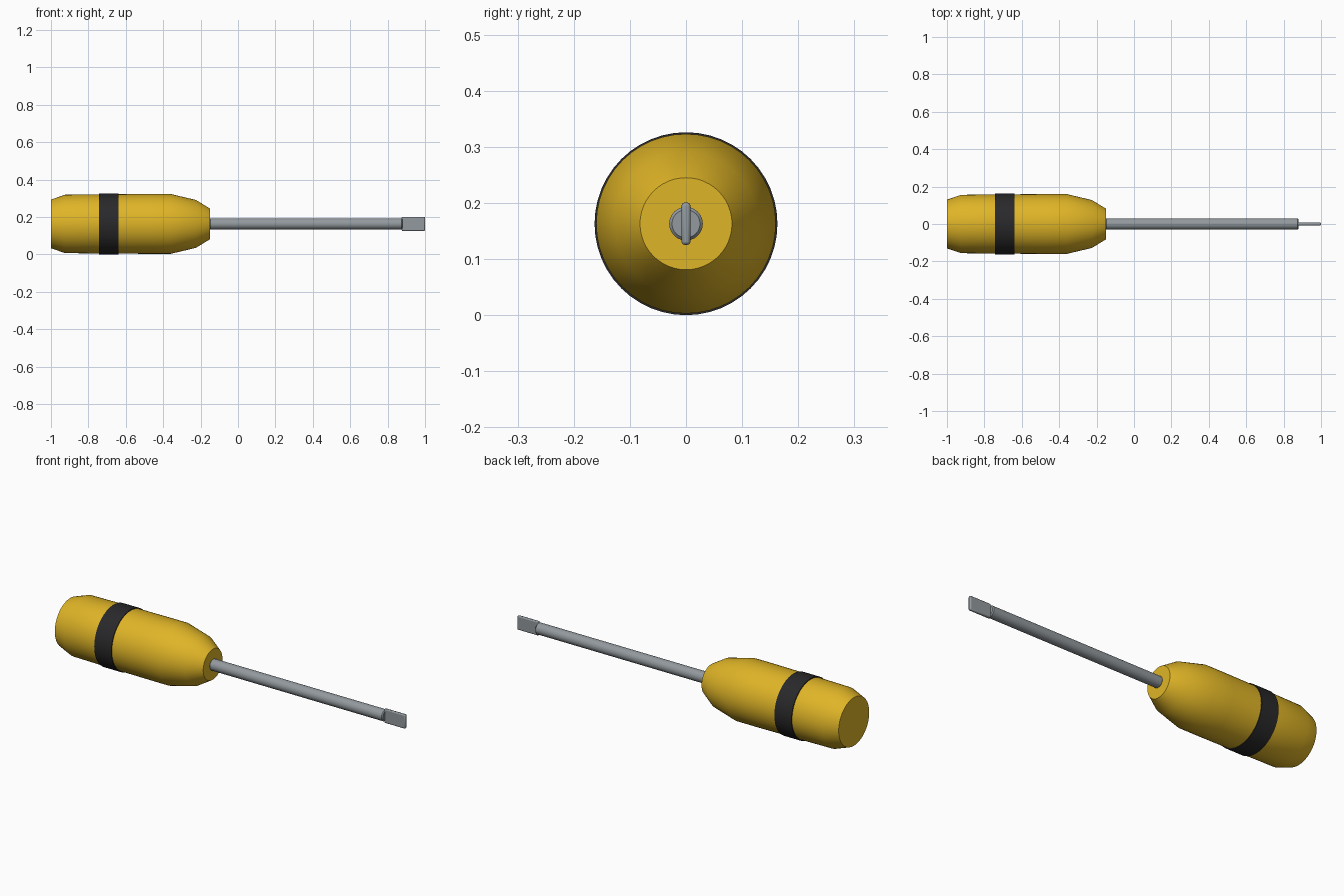
import bpy, bmesh, math

if "Cube" in bpy.data.objects:
    bpy.data.objects.remove(bpy.data.objects["Cube"])

CZ = 0.163   # height of the tool's axis


def material(name, rgb):
    m = bpy.data.materials.new(name)
    m.diffuse_color = (*rgb, 1)
    m.use_nodes = True
    m.node_tree.nodes["Principled BSDF"].inputs["Base Color"].default_value = m.diffuse_color
    return m


YELLOW = material("yellow plastic", (0.74, 0.46, 0.02))
BLACK = material("black rubber", (0.022, 0.022, 0.024))
STEEL = material("grey steel", (0.29, 0.32, 0.34))


def finish(name, bm, mat, angle):
    bmesh.ops.recalc_face_normals(bm, faces=bm.faces)
    me = bpy.data.meshes.new(name)
    bm.to_mesh(me)
    bm.free()
    me.materials.append(mat)
    ob = bpy.data.objects.new(name, me)
    ob.location.z = CZ
    bpy.context.collection.objects.link(ob)
    bpy.context.view_layer.objects.active = ob
    ob.select_set(True)
    bpy.ops.object.shade_smooth_by_angle(angle=math.radians(angle))
    ob.select_set(False)
    return ob


def lathe(name, profile, mat, sides, angle=35, closed=False):
    """Turn (x, radius) points around the x axis, capping both ends."""
    bm = bmesh.new()
    rings = [[bm.verts.new((x, r * math.cos(2 * math.pi * i / sides),
                            r * math.sin(2 * math.pi * i / sides)))
              for i in range(sides)] for x, r in profile]
    pairs = list(zip(rings, rings[1:]))
    if closed:
        pairs.append((rings[-1], rings[0]))
    else:
        bm.faces.new(rings[0])
        bm.faces.new(rings[-1])
    for a, b in pairs:
        for i in range(sides):
            j = (i + 1) % sides
            bm.faces.new((a[i], a[j], b[j], b[i]))
    return finish(name, bm, mat, angle)


# Handle: bulging grip narrowing to a blunt nose
lathe("handle", [(-1.0, 0.130), (-0.925, 0.156), (-0.76, 0.158), (-0.47, 0.160),
                 (-0.36, 0.160), (-0.225, 0.128), (-0.15, 0.082)], YELLOW, 48)

# Rubber ring around the grip
lathe("grip_band", [(-0.742, 0.150), (-0.742, 0.163), (-0.64, 0.163), (-0.64, 0.150)],
      BLACK, 48, closed=True)

# Round shaft with slightly eased ends
lathe("shaft", [(-0.152, 0.025), (-0.147, 0.030), (0.875, 0.030), (0.88, 0.025)],
      STEEL, 24)

# Flat blade tip, standing upright, with softened edges
bm = bmesh.new()
bmesh.ops.create_cube(bm, size=1)
for v in bm.verts:
    v.co = (0.9375 + v.co.x * 0.125, v.co.y * 0.016, v.co.z * 0.075)
blade = finish("blade_tip", bm, STEEL, 35)
bevel = blade.modifiers.new("soft_edges", 'BEVEL')
bevel.width = 0.005
bevel.segments = 2
